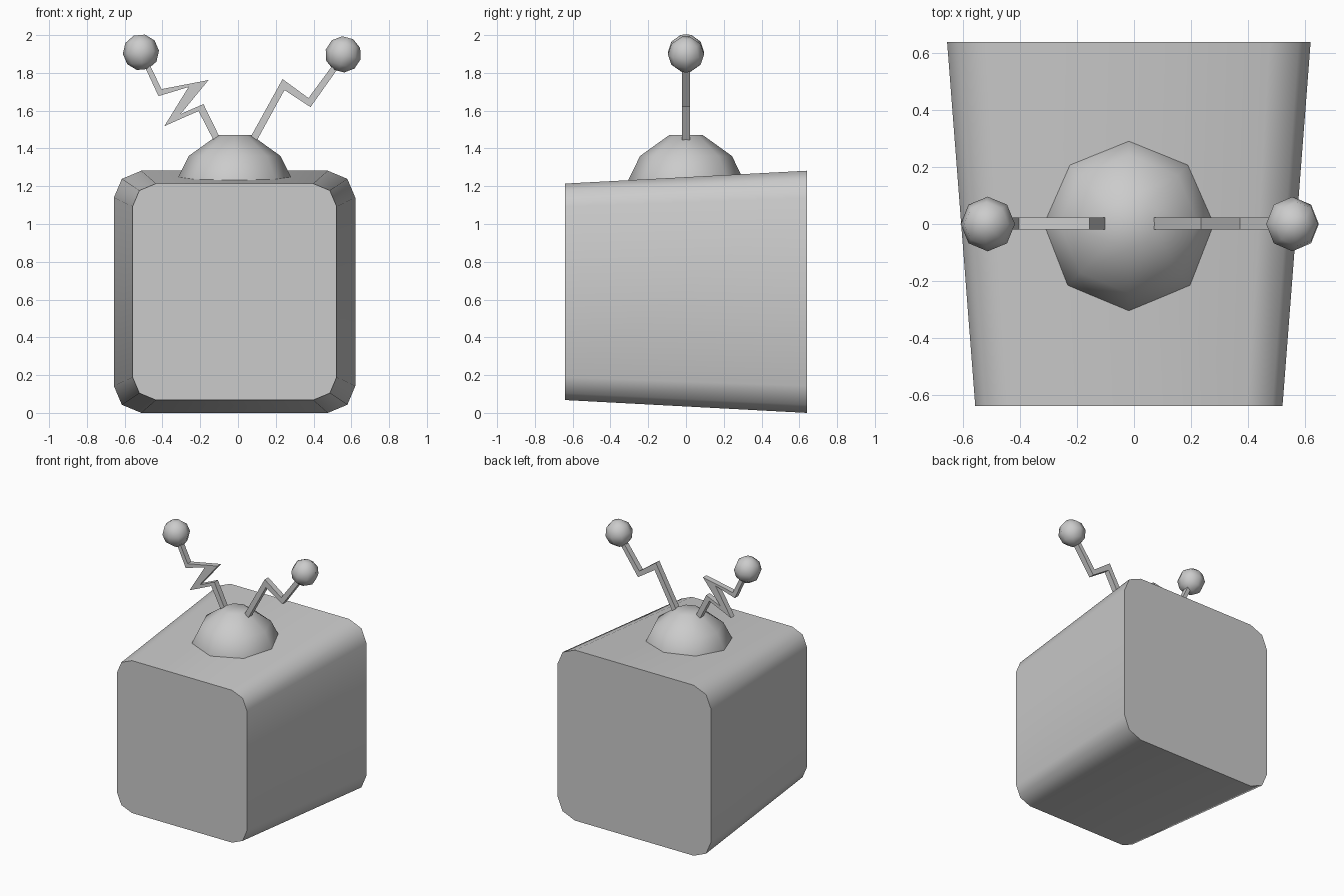
import bpy, bmesh
from math import sin, cos, pi, radians
from mathutils import Matrix, Vector

if "Cube" in bpy.data.objects:
    bpy.data.objects.remove(bpy.data.objects["Cube"])


def loft(name, rings, smooth=True):
    """Skin a series of equal-length point rings and cap both ends."""
    bm = bmesh.new()
    vs = [[bm.verts.new(p) for p in ring] for ring in rings]
    n = len(vs[0])
    for a, b in zip(vs, vs[1:]):
        for i in range(n):
            j = (i + 1) % n
            bm.faces.new((a[i], a[j], b[j], b[i]))
    bm.faces.new(vs[0])
    bm.faces.new(vs[-1])
    bmesh.ops.recalc_face_normals(bm, faces=bm.faces)
    me = bpy.data.meshes.new(name)
    bm.to_mesh(me)
    bm.free()
    ob = bpy.data.objects.new(name, me)
    bpy.context.collection.objects.link(ob)
    if smooth:
        bpy.ops.object.select_all(action='DESELECT')
        ob.select_set(True)
        bpy.context.view_layer.objects.active = ob
        bpy.ops.object.shade_smooth_by_angle(angle=radians(55))
    return ob


def ring8(r, z):
    return [Vector((r * cos(i * pi / 4), r * sin(i * pi / 4), z)) for i in range(8)]


CX = -0.018


# Tapered cabinet with rounded long edges
def cabinet_ring(y, hx, hz, k):
    corner = [(hx, hz - 0.142 * k), (hx - 0.042 * k, hz - 0.043 * k), (hx - 0.145 * k, hz)]
    pts = corner + [(-x, z) for x, z in reversed(corner)]
    pts += [(-x, -z) for x, z in pts]
    return [(CX + x, y, 0.641 + z) for x, z in pts]


loft("cabinet", [cabinet_ring(-0.64, 0.54, 0.573, 0.85),
                 cabinet_ring(0.64, 0.639, 0.641, 1.0)])

# Antenna base dome
dome = loft("antenna_dome", [ring8(0.305, 1.21), ring8(0.305, 1.235),
                             ring8(0.243, 1.36), ring8(0.09, 1.47)])
dome.location.x = CX


# Zigzag antennas: paired left and right edge points, square section
def antenna(name, edge_a, edge_b):
    rings = [[(a[0], -0.02, a[1]), (b[0], -0.02, b[1]),
              (b[0], 0.022, b[1]), (a[0], 0.022, a[1])]
             for a, b in zip(edge_a, edge_b)]
    loft(name, rings, smooth=False)


antenna("left_antenna",
        [(-.13, 1.445), (-.209, 1.598), (-.39, 1.518), (-.262, 1.725), (-.421, 1.677), (-.50, 1.847)],
        [(-.09, 1.445), (-.183, 1.635), (-.304, 1.582), (-.156, 1.762), (-.405, 1.714), (-.469, 1.847)])
antenna("right_antenna",
        [(.061, 1.45), (.236, 1.767), (.373, 1.667), (.506, 1.847)],
        [(.098, 1.439), (.246, 1.709), (.384, 1.619), (.538, 1.836)])

# Antenna tip balls
for name, x, z, tilt in (("left_ball", -0.514, 1.909, -5), ("right_ball", 0.557, 1.898, 15)):
    R = 0.096
    rot = Matrix.Rotation(radians(tilt), 3, 'Y')
    rings = [[rot @ p for p in ring8(R * sin(radians(a)), R * cos(radians(a)))]
             for a in (18, 54, 90, 126, 162)]
    ball = loft(name, rings)
    ball.location = (x, 0, z)
